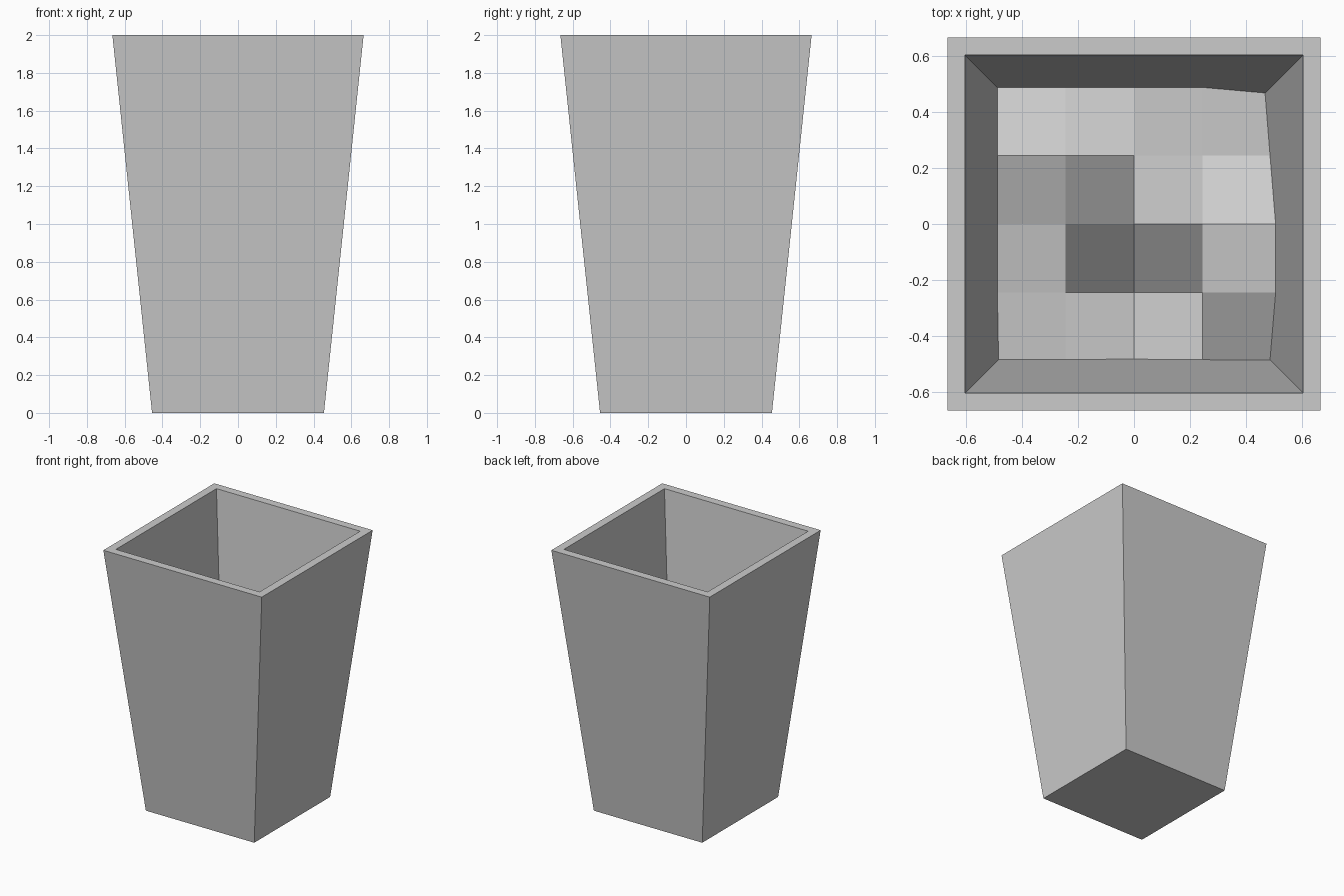
import bpy, bmesh

if "Cube" in bpy.data.objects:
    bpy.data.objects.remove(bpy.data.objects["Cube"])

SLOPE = 0.105          # wall flare per unit of height
OUT_TOP, IN_TOP, HEIGHT = 0.665, 0.603, 2.0
SOIL_Z = 0.9


def inner(z):
    return IN_TOP - SLOPE * (HEIGHT - z)


def finish(bm, name):
    bmesh.ops.recalc_face_normals(bm, faces=bm.faces)
    mesh = bpy.data.meshes.new(name)
    bm.to_mesh(mesh)
    bm.free()
    obj = bpy.data.objects.new(name, mesh)
    bpy.context.collection.objects.link(obj)
    return obj


# planter: square rings from outer base, over the rim, down to the hidden cavity floor
bm = bmesh.new()
floor_z = 0.55
profile = [(OUT_TOP - SLOPE * HEIGHT, 0), (OUT_TOP, HEIGHT), (IN_TOP, HEIGHT), (inner(floor_z), floor_z)]
corners = [(-1, -1), (1, -1), (1, 1), (-1, 1)]
rings = [[bm.verts.new((sx * r, sy * r, z)) for sx, sy in corners] for r, z in profile]
for a, b in zip(rings, rings[1:]):
    for i in range(4):
        j = (i + 1) % 4
        bm.faces.new((a[i], a[j], b[j], b[i]))
bm.faces.new(rings[0])
bm.faces.new(rings[-1])
finish(bm, "planter")

# soil: lumpy 4 x 4 sheet whose border follows the sloping inner walls
bumps = [
    (0.0, 0.0, 0.0, 0.0, -0.19),
    (0.0, 0.20, 0.10, -0.03, -0.02),
    (0.0, 0.0, 0.03, 0.10, 0.17),
    (0.0, -0.06, -0.30, 0.05, 0.17),
    (-0.04, -0.04, -0.05, -0.03, -0.02),
]
bm = bmesh.new()


def place(k, z):
    return (k - 2) * 0.245 if k in (1, 2, 3) else inner(z) * (1 if k == 4 else -1)


grid = [[bm.verts.new((place(c, SOIL_Z + h), -place(r, SOIL_Z + h), SOIL_Z + h))
         for c, h in enumerate(row)] for r, row in enumerate(bumps)]
for r in range(4):
    for c in range(4):
        bm.faces.new((grid[r + 1][c], grid[r + 1][c + 1], grid[r][c + 1], grid[r][c]))
finish(bm, "soil")
